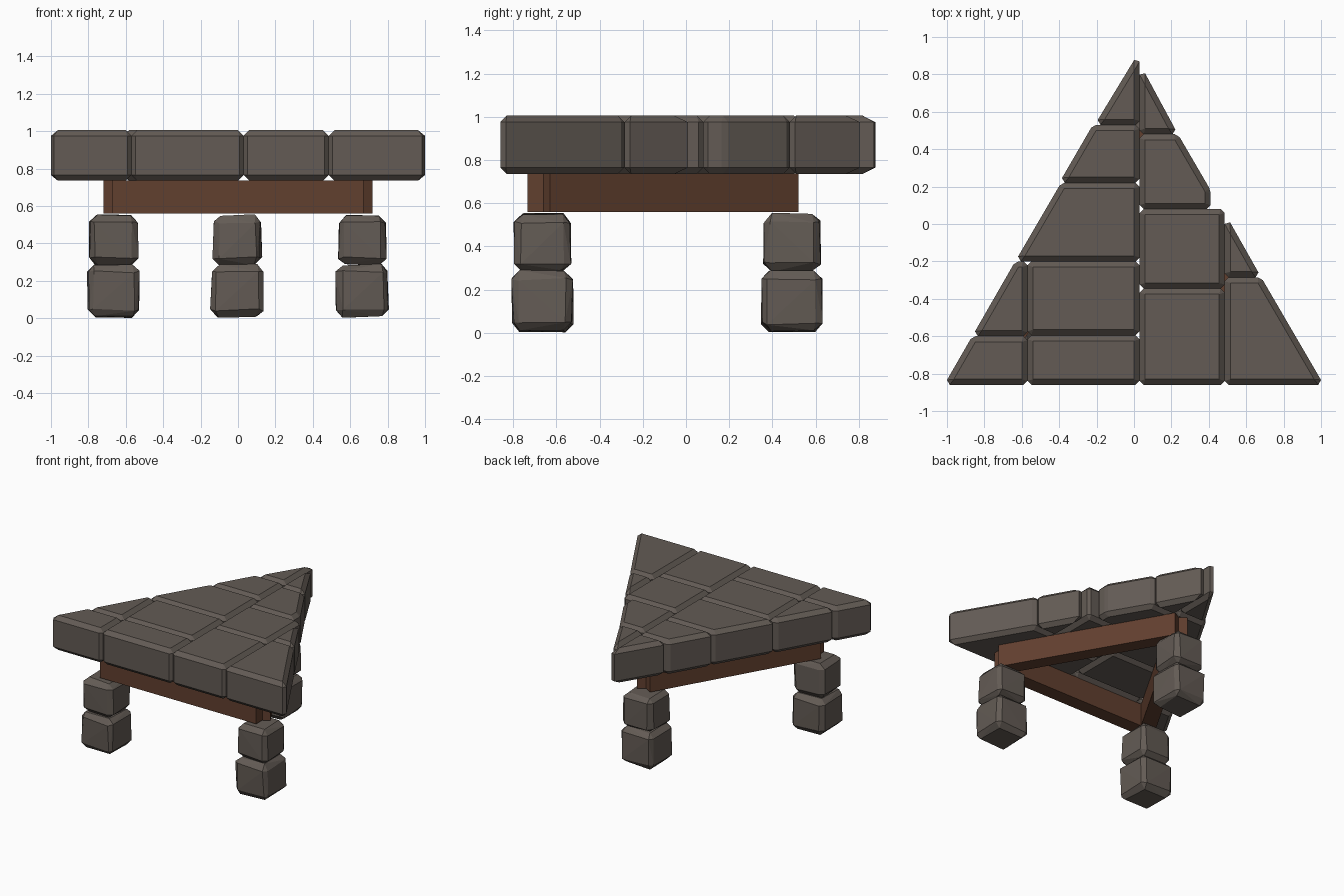
import bpy, bmesh, math, random
from mathutils import Vector

random.seed(4)
cube = bpy.data.objects.get("Cube")
if cube:
    bpy.data.objects.remove(cube)


def material(name, color):
    mat = bpy.data.materials.new(name)
    mat.use_nodes = True
    mat.diffuse_color = color
    mat.node_tree.nodes["Principled BSDF"].inputs["Base Color"].default_value = color
    return mat


stone = material("grey_stone", (0.125, 0.105, 0.09, 1))
wood = material("brown_wood", (0.12, 0.05, 0.028, 1))


def add_object(name, bm, mat):
    bmesh.ops.recalc_face_normals(bm, faces=bm.faces)
    mesh = bpy.data.meshes.new(name)
    bm.to_mesh(mesh)
    bm.free()
    mesh.materials.append(mat)
    obj = bpy.data.objects.new(name, mesh)
    bpy.context.collection.objects.link(obj)
    return obj


def corners(outline):
    """Each corner with unit directions to its neighbours and its half angle."""
    pts = [Vector(p) for p in outline]
    for i, p in enumerate(pts):
        a = (pts[i - 1] - p).normalized()
        b = (pts[(i + 1) % len(pts)] - p).normalized()
        yield p, a, b, a.angle(b) / 2


def chiselled_block(name, outline, z0, z1, inset, cut, jitter=0.0):
    """Convex stone prism with all of its edges chamfered."""
    bm = bmesh.new()

    def point(p, z):
        wobble = Vector([random.uniform(-jitter, jitter) for _ in range(3)])
        bm.verts.new(Vector((p.x, p.y, z)) + wobble)

    for p, a, b, half in corners(outline):
        inner = p + (a + b).normalized() * inset / math.sin(half)
        reach = cut / (2 * math.sin(half))
        for z, side in ((z0, 1), (z1, -1)):
            point(inner, z)
            point(p + a * reach, z + side * inset)
            point(p + b * reach, z + side * inset)
    hull = bmesh.ops.convex_hull(bm, input=bm.verts)
    loose = [v for v in hull["geom_interior"] if isinstance(v, bmesh.types.BMVert)]
    bmesh.ops.delete(bm, geom=loose, context='VERTS')
    bmesh.ops.dissolve_limit(bm, angle_limit=0.02, verts=bm.verts, edges=bm.edges)
    return add_object(name, bm, stone)


def rect(x0, x1, y0, y1):
    return [(x0, y0), (x1, y0), (x1, y1), (x0, y1)]


# Table top: stone slabs fitted into a triangle
L, M, R, F = -0.57, 0.03, 0.485, -0.86
slabs = {
    "slab_apex_right": [(-0.21, 0.53), (M, 0.53), (M, 0.925)],
    "slab_upper_right": [(-0.4, 0.22), (M, 0.22), (M, 0.53), (-0.22, 0.53)],
    "slab_middle_right": [(-0.635, -0.2), (M, -0.2), (M, 0.22), (-0.39, 0.22)],
    "slab_lower_right": rect(L, M, -0.595, -0.2),
    "slab_edge_right": [(-0.865, -0.6), (L, -0.6), (L, -0.2), (-0.635, -0.2)],
    "slab_corner_right": [(-1.015, F), (L, F), (L, -0.6), (-0.865, -0.6)],
    "slab_front_right": rect(L, M, F, -0.595),
    "slab_front_left": rect(M, R, F, -0.345),
    "slab_middle_left": rect(M, R, -0.345, 0.08),
    "slab_upper_left": [(M, 0.08), (0.41, 0.08), (0.41, 0.18), (0.235, 0.48), (M, 0.48)],
    "slab_apex_left": [(M, 0.48), (0.235, 0.48), (M, 0.86)],
    "slab_edge_left": [(R, -0.285), (0.68, -0.285), (R, 0.06)],
    "slab_corner_left": [(R, F), (1.015, F), (0.68, -0.285), (R, -0.285)],
}
for name, outline in slabs.items():
    chiselled_block(name, outline, 0.735, 1.005, 0.03, 0.03)


# Wooden frame: three beams that cross at the corners
def beam(name, outer_start, outer_end, inward, width=0.11):
    bm = bmesh.new()
    a, b, step = Vector(outer_start), Vector(outer_end), Vector(inward) * width
    base = bm.faces.new([bm.verts.new((p.x, p.y, 0.56)) for p in (a, b, b + step, a + step)])
    up = bmesh.ops.extrude_face_region(bm, geom=[base])["geom"]
    bmesh.ops.translate(bm, vec=(0, 0, 0.177), verts=[v for v in up if isinstance(v, bmesh.types.BMVert)])
    return add_object(name, bm, wood)


beam("front_beam", (-0.67, -0.735), (0.67, -0.735), (0, 1))
for side, word in ((1, "left"), (-1, "right")):
    beam(word + "_beam", (side * 0.72, -0.63), (side * 0.056, 0.52), (-side * 0.866, -0.5))

# Legs: two rough stones stacked on each other
for name, x, y in (("front_left_leg", 0.665, -0.665), ("front_right_leg", -0.665, -0.665), ("back_leg", -0.005, 0.49)):
    for part, half, z0, z1 in (("lower", 0.138, 0.007, 0.285), ("upper", 0.128, 0.285, 0.55)):
        chiselled_block(f"{name}_{part}_stone", rect(x - half, x + half, y - half, y + half),
                        z0, z1, 0.037, 0.04, 0.007)
